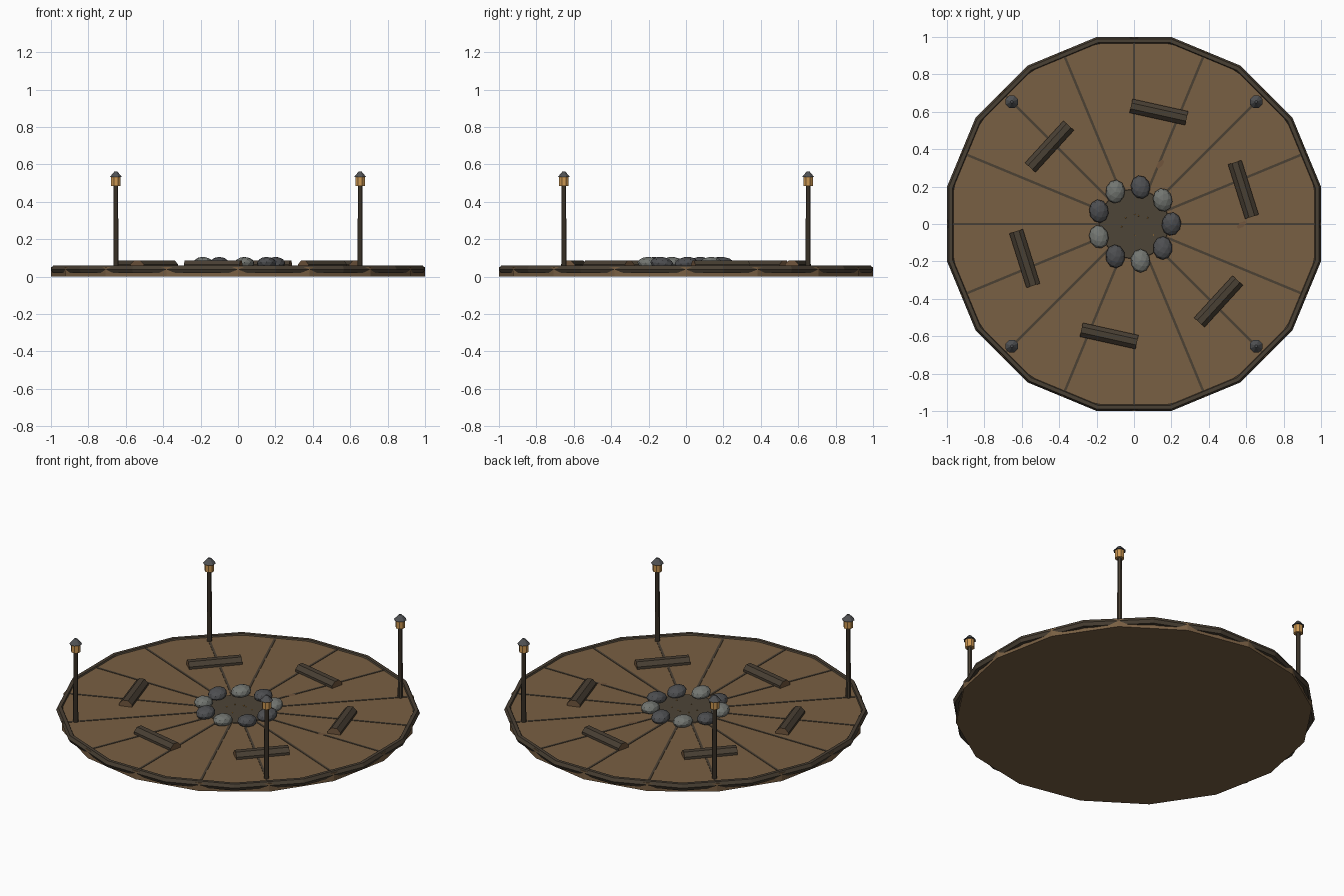
import bpy, bmesh, math, random
from math import sin, cos, pi, radians
from mathutils import Matrix, Vector

cube = bpy.data.objects.get("Cube")
if cube:
    bpy.data.objects.remove(cube, do_unlink=True)
random.seed(4)


def material(name, color):
    m = bpy.data.materials.new(name)
    m.use_nodes = True
    m.diffuse_color = (*color, 1)
    m.node_tree.nodes["Principled BSDF"].inputs["Base Color"].default_value = (*color, 1)
    return m


EARTH = material("packed earth", (0.19, 0.115, 0.056))
WOOD = material("dark wood", (0.066, 0.05, 0.033))
SEAM = material("seam brown", (0.07, 0.052, 0.034))
CUT = material("cut wood", (0.16, 0.09, 0.045))
PALE = material("pale stone", (0.17, 0.18, 0.165))
DARK = material("dark stone", (0.075, 0.077, 0.082))
ASH = material("ash", (0.075, 0.058, 0.038))
GOLD = material("lantern gold", (0.6, 0.31, 0.085))
CAP = material("cap grey", (0.08, 0.083, 0.088))
EMBER = material("ember orange", (0.45, 0.2, 0.03))


def add_object(name, bm, *mats):
    bmesh.ops.recalc_face_normals(bm, faces=bm.faces)
    me = bpy.data.meshes.new(name)
    bm.to_mesh(me)
    bm.free()
    for m in mats:
        me.materials.append(m)
    ob = bpy.data.objects.new(name, me)
    bpy.context.collection.objects.link(ob)
    return ob


def frustum(name, mat, sides, r_low, r_top, z_low, z_top, x=0, y=0, turn=0):
    bm = bmesh.new()
    place = Matrix.Translation((x, y, (z_low + z_top) / 2)) @ Matrix.Rotation(turn, 4, 'Z')
    bmesh.ops.create_cone(bm, cap_ends=True, segments=sides, radius1=r_low,
                          radius2=r_top, depth=z_top - z_low, matrix=place)
    return add_object(name, bm, mat)


# Ground disc
SIDES = 16
STEP = 2 * pi / SIDES
frustum("ground_disc", EARTH, SIDES, 1.0, 1.0, 0, 0.05)

# Timber rim: hexagonal section swept round corners set half a step off the disc
bm = bmesh.new()
rings = []
for i in range(SIDES):
    a = (i + 0.5) * STEP
    ring = []
    for k in range(6):
        r = (0.98 + 0.02 * cos(k * pi / 3)) / cos(STEP / 2)
        ring.append(bm.verts.new((r * cos(a), r * sin(a), 0.038 + 0.023 * sin(k * pi / 3))))
    rings.append(ring)
for i in range(SIDES):
    p, q = rings[i], rings[(i + 1) % SIDES]
    for k in range(6):
        n = (k + 1) % 6
        bm.faces.new((p[k], p[n], q[n], q[k]))
add_object("timber_rim", bm, WOOD)

# Radial seams
for i in range(SIDES):
    bm = bmesh.new()
    place = Matrix.Rotation(i * STEP, 4, 'Z') @ Matrix.Translation((0.56, 0, 0.05))
    bmesh.ops.create_cube(bm, size=1, matrix=place @ Matrix.Diagonal((0.82, 0.013, 0.005, 1)))
    add_object("ground_seam", bm, SEAM)

# Fire pit floor with a few embers
frustum("ash_bed", ASH, 24, 0.19, 0.185, 0.045, 0.055)
for i in range(7):
    a, r = random.uniform(0, 2 * pi), random.uniform(0.04, 0.14)
    frustum("ember", EMBER, 5, 0.006, 0.003, 0.05, 0.058, r * cos(a), r * sin(a))

# Ring of stones, alternating dark and pale
for i in range(9):
    a = radians(40 * i)
    bm = bmesh.new()
    place = (Matrix.Translation((0.2 * cos(a), 0.2 * sin(a), 0.07))
             @ Matrix.Rotation(random.uniform(-0.3, 0.3), 4, 'Z')
             @ Matrix.Rotation(random.uniform(-0.15, 0.15), 4, 'X')
             @ Matrix.Diagonal((0.052, 0.063, 0.035, 1)))
    bmesh.ops.create_icosphere(bm, subdivisions=2, radius=1, matrix=place)
    add_object("fire_stone", bm, PALE if i % 2 else DARK)

# Log seats, half sunk, with paler sawn ends
for i in range(6):
    a = radians(17.5 + 60 * i)
    bm = bmesh.new()
    place = (Matrix.Translation((0.613 * cos(a), 0.613 * sin(a), 0.049))
             @ Matrix.Rotation(a, 4, 'Z') @ Matrix.Rotation(pi / 2, 4, 'X')
             @ Matrix.Rotation(pi / 8, 4, 'Z'))
    bmesh.ops.create_cone(bm, cap_ends=True, segments=8, radius1=0.041,
                          radius2=0.041, depth=0.305, matrix=place)
    for f in bm.faces:
        f.material_index = int(len(f.verts) == 8)
    add_object("log_seat", bm, WOOD, CUT)

# Fallen leaves
for x, y, turn in ((0.14, 0.32, 0.9), (0.575, -0.005, 0.6)):
    bm = bmesh.new()
    place = (Matrix.Translation((x, y, 0.053)) @ Matrix.Rotation(turn, 4, 'Z')
             @ Matrix.Diagonal((0.03, 0.014, 1, 1)))
    bmesh.ops.create_circle(bm, cap_ends=True, segments=6, radius=1, matrix=place)
    add_object("fallen_leaf", bm, CUT)

# Lantern posts
for sx in (-1, 1):
    for sy in (-1, 1):
        x, y = 0.653 * sx, 0.653 * sy
        frustum("lantern_post", WOOD, 8, 0.015, 0.013, 0.04, 0.49, x, y, pi / 8)
        frustum("lantern_glow", GOLD, 8, 0.027, 0.027, 0.483, 0.534, x, y, pi / 8)
        frustum("lantern_cap", CAP, 8, 0.036, 0.008, 0.531, 0.562, x, y, pi / 8)
